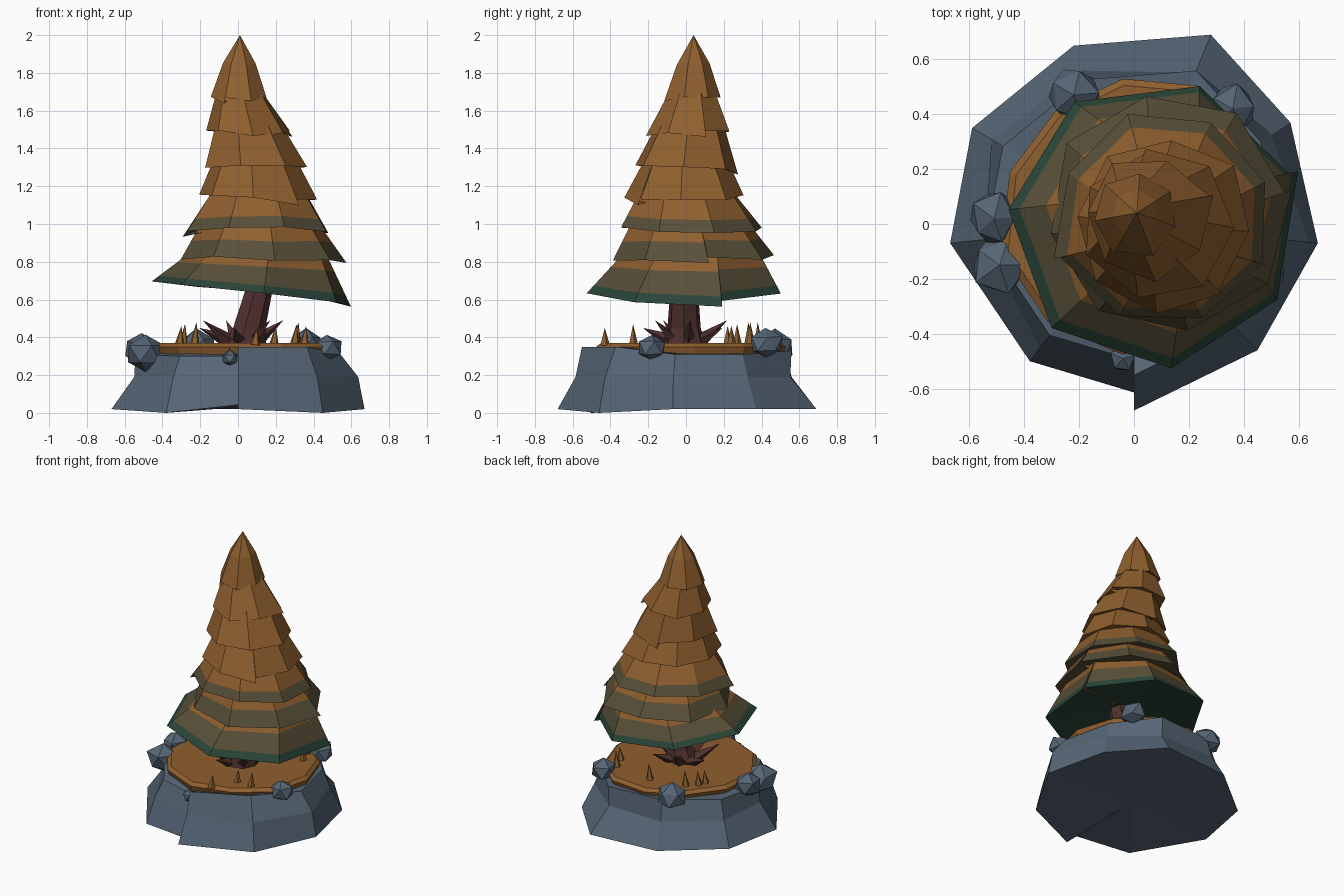
import bpy, bmesh, math, random
from mathutils import Vector, Matrix

if "Cube" in bpy.data.objects:
    bpy.data.objects.remove(bpy.data.objects["Cube"])

random.seed(4)


def mat(name, rgb):
    m = bpy.data.materials.new(name)
    m.diffuse_color = (*rgb, 1)
    m.use_nodes = True
    m.node_tree.nodes["Principled BSDF"].inputs["Base Color"].default_value = m.diffuse_color
    return m


ORANGE = mat("autumn orange", (0.275, 0.115, 0.028))
OLIVE = mat("olive brown", (0.098, 0.079, 0.041))
GREEN = mat("dark green", (0.023, 0.06, 0.04))
STONE = mat("blue grey stone", (0.093, 0.132, 0.18))
BARK = mat("dark bark", (0.08, 0.03, 0.027))


def finish(name, bm, mats):
    bmesh.ops.recalc_face_normals(bm, faces=bm.faces)
    me = bpy.data.meshes.new(name)
    bm.to_mesh(me)
    bm.free()
    for m in mats:
        me.materials.append(m)
    ob = bpy.data.objects.new(name, me)
    bpy.context.collection.objects.link(ob)
    return ob


def loft(name, rings, mats, bottom=None, top=None, strips=None, wrap=True):
    """Skin rings of points; optional fan caps; strips = material per band.
    wrap=False leaves an open seam between the first and last points."""
    bm = bmesh.new()
    vs = [[bm.verts.new(p) for p in r] for r in rings]
    n = len(rings[0])
    strips = strips or [0] * len(rings)
    spans = n if wrap else n - 1
    for k in range(len(vs) - 1):
        for i in range(spans):
            j = (i + 1) % n
            bm.faces.new((vs[k][i], vs[k][j], vs[k + 1][j], vs[k + 1][i])).material_index = strips[k]
    for ring, c, mi in ((vs[0], bottom, strips[0]), (vs[-1], top, strips[len(vs) - 2])):
        if c is not None:
            cv = bm.verts.new(c)
            for i in range(spans):
                bm.faces.new((ring[i], ring[(i + 1) % n], cv)).material_index = mi
    return finish(name, bm, mats)


# Rock base: outline (x, y, top height) with a stepped seam at the front
outline = [(0.0, -0.68, .35), (.45, -.46, .35), (.67, -.07, .31), (.57, .37, .31), (.28, .69, .33),
           (-.22, .65, .33), (-.59, .35, .32), (-.67, -.07, .31), (-.38, -.5, .30), (0.02, -.62, .30)]
low = [.02, 0, .02, .02, .02, .02, .02, .02, 0, .045]
mid = [.86, .93, .95, .88, .80, .86, .88, .82, .90, .88]
loft("rock_base",
     [[(x, y, b) for (x, y, h), b in zip(outline, low)],
      [(x * m, y * m, .19) for (x, y, h), m in zip(outline, mid)],
      [(x * .81, y * .81, h) for x, y, h in outline],
      [(x * .68, y * .68, .32) for x, y, h in outline]],
     [STONE], bottom=(0, 0, .03), top=(0, 0, .32), wrap=False)

# Grass disc on top of the rock
n = 11
rad = [random.uniform(.48, .54) for _ in range(n)]


def grass_ring(s, z):
    return [(.03 + rad[i] * s * math.cos(i * math.tau / n), .045 + rad[i] * s * math.sin(i * math.tau / n), z)
            for i in range(n)]


loft("grass_disc", [grass_ring(.96, .295), grass_ring(1, .35), grass_ring(.95, .37)],
     [ORANGE], bottom=(0, 0, .3), top=(0, 0, .37))

# Boulders round the edge: position, radius, stretch in y
for i, (x, y, z, r, sy) in enumerate([(-.49, -.15, .31, .115, 1), (-.51, .02, .34, .095, 1.1),
                                      (-.22, .47, .35, .105, 1), (.36, .42, .365, .095, 1),
                                      (.47, -.18, .345, .085, 1), (-.04, -.49, .285, .05, 1)]):
    bm = bmesh.new()
    bmesh.ops.create_icosphere(bm, subdivisions=1, radius=r)
    for v in bm.verts:
        v.co *= random.uniform(.85, 1.1)
        v.co.z *= .88
    bmesh.ops.rotate(bm, verts=bm.verts, matrix=Matrix.Rotation(i * 1.3, 3, 'Z'))
    for v in bm.verts:
        v.co.y *= sy
    bmesh.ops.translate(bm, verts=bm.verts, vec=(x, y, z))
    finish(f"boulder_{i + 1}", bm, [STONE])


def spike(name, base, tip, r, sides, m):
    base, tip = Vector(base), Vector(tip)
    q = (tip - base).to_track_quat('Z', 'Y')
    ring = [base + q @ Vector((r * math.cos(a * math.tau / sides), r * math.sin(a * math.tau / sides), 0))
            for a in range(sides)]
    return loft(name, [ring], [m], bottom=base, top=tip)


# Grass tufts
for i, (x, y, h) in enumerate([(-.29, .27, .47), (-.23, .33, .48), (-.31, .22, .46), (.09, -.43, .45),
                               (.19, -.28, .46), (.30, -.28, .47), (.35, .24, .46), (.31, .34, .48),
                               (.02, .38, .48)]):
    spike(f"grass_tuft_{i + 1}", (x, y, .36), (x + .01, y, h), .027, 5, ORANGE)

# Leaning trunk and its root spikes
loft("trunk", [[(cx + r * math.cos(a * math.tau / 7), r * math.sin(a * math.tau / 7) - .01, z) for a in range(7)]
               for cx, r, z in ((.03, .12, .35), (.055, .09, .45), (.11, .075, .66), (.11, .05, .9))],
     [BARK], bottom=(.03, 0, .35), top=(.11, 0, .9))
for i in range(7):
    a = i * math.tau / 7 + .1
    c, s = math.cos(a), math.sin(a)
    spike(f"root_{i + 1}", (.02 + .07 * c, .07 * s, .375), (.01 + .23 * c, .23 * s, .49 - .04 * (i % 2)),
          .042, 4, BARK)

# Foliage skirts: centre, rim radius, rim height, start angle, sides, band cuts, band colours
layers = [
    (.07, .00, .53, .645, 20, 7, (0, .18, .62, 1), (2, 1, 0)),
    (.12, .04, .45, .82, 10, 8, (0, .5, 1), (1, 0)),
    (.115, .02, .39, .97, 200, 8, (0, .3, 1), (1, 0)),
    (.11, .00, .32, 1.14, 310, 8, (0, 1), (0,)),
    (.09, .00, .275, 1.30, 100, 7, (0, 1), (0,)),
    (.05, .02, .23, 1.48, 20, 7, (0, 1), (0,)),
    (.01, .035, .155, 1.66, 240, 7, (0, .55, 1), (0, 0)),
]
for k, (cx, cy, r, z, start, n, cuts, cols) in enumerate(layers):
    last = k == len(layers) - 1
    if last:
        tx, ty, tr, tz = .01, .04, .0, 2.0
    else:
        tx, ty, tr, tz = layers[k + 1][:4]
        tr, tz = tr * .80, tz + .04
    slope = -.10 if k == 0 else -.01
    j = .0 if k == 0 else .05
    jit = [(random.uniform(1 - j, 1 + j), random.uniform(-.015, .015)) for _ in range(n)]
    jit.append((jit[0][0] * 1.06, jit[0][1] - .03))     # overlapping seam
    rings = []
    for t in cuts:
        ring = []
        if last and t == 1:
            break
        bulge = .02 if last and t else 0
        for i, (jr, jz) in enumerate(jit):
            a = math.radians(start) + i * math.tau / n
            rr = (r * jr) * (1 - t) + tr * t + bulge
            c, s = math.cos(a), math.sin(a)
            rim = z + jz + slope * r * c
            ring.append((cx + (tx - cx) * t + rr * c, cy + (ty - cy) * t + rr * s, rim + (tz - rim) * t))
        rings.append(ring)
    loft(f"foliage_layer_{k + 1}", rings, [ORANGE, OLIVE, GREEN], bottom=(cx, cy, z + .05),
         top=(tx, ty, tz), strips=cols, wrap=False)
